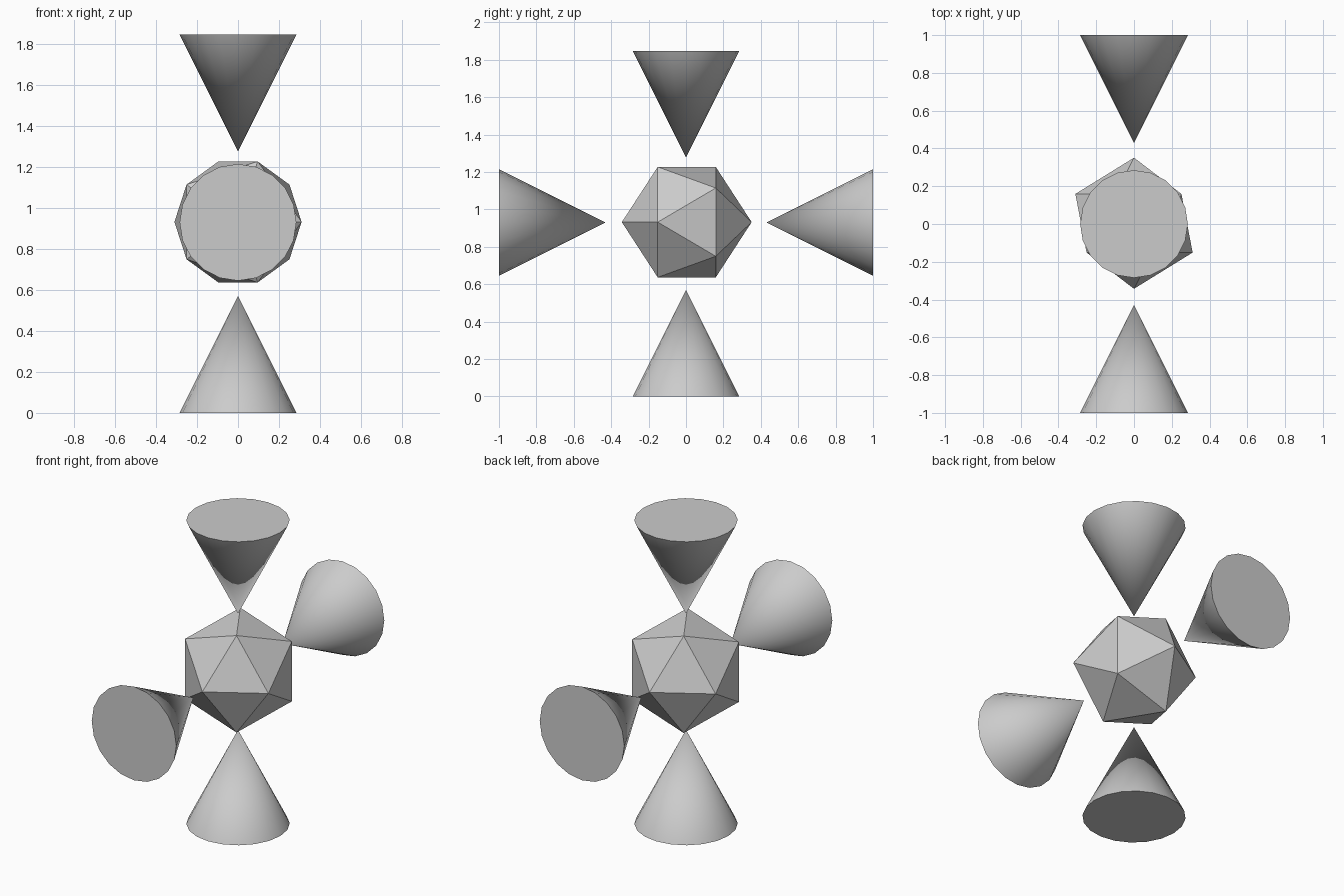
import bpy
from math import radians, pi

if "Cube" in bpy.data.objects:
    bpy.data.objects.remove(bpy.data.objects["Cube"])

CZ = 0.93       # height of the centre
R, H = 0.285, 0.57  # cone radius and height


def cone(name, loc, rot):
    bpy.ops.mesh.primitive_cone_add(vertices=20, radius1=R, radius2=0, depth=H,
                                    location=loc, rotation=rot)
    ob = bpy.context.object
    ob.name = name
    # smooth flanks, crisp base rim
    bpy.ops.object.shade_smooth_by_angle(angle=radians(40))


# Central flat-faced icosahedron, poles along y
bpy.ops.mesh.primitive_ico_sphere_add(subdivisions=1, radius=0.347,
                                      location=(0, 0.004, CZ + 0.002),
                                      rotation=(pi / 2, 0, 0))
bpy.context.object.name = "core"

# Four cones with their points toward the core
cone("bottom_cone", (0, 0, H / 2), (0, 0, 0))
cone("top_cone", (0, 0, 1.847 - H / 2), (pi, 0, 0))
cone("front_cone", (0, -1 + H / 2, CZ), (-pi / 2, 0, 0))
cone("back_cone", (0, 1 - H / 2, CZ), (pi / 2, 0, 0))
